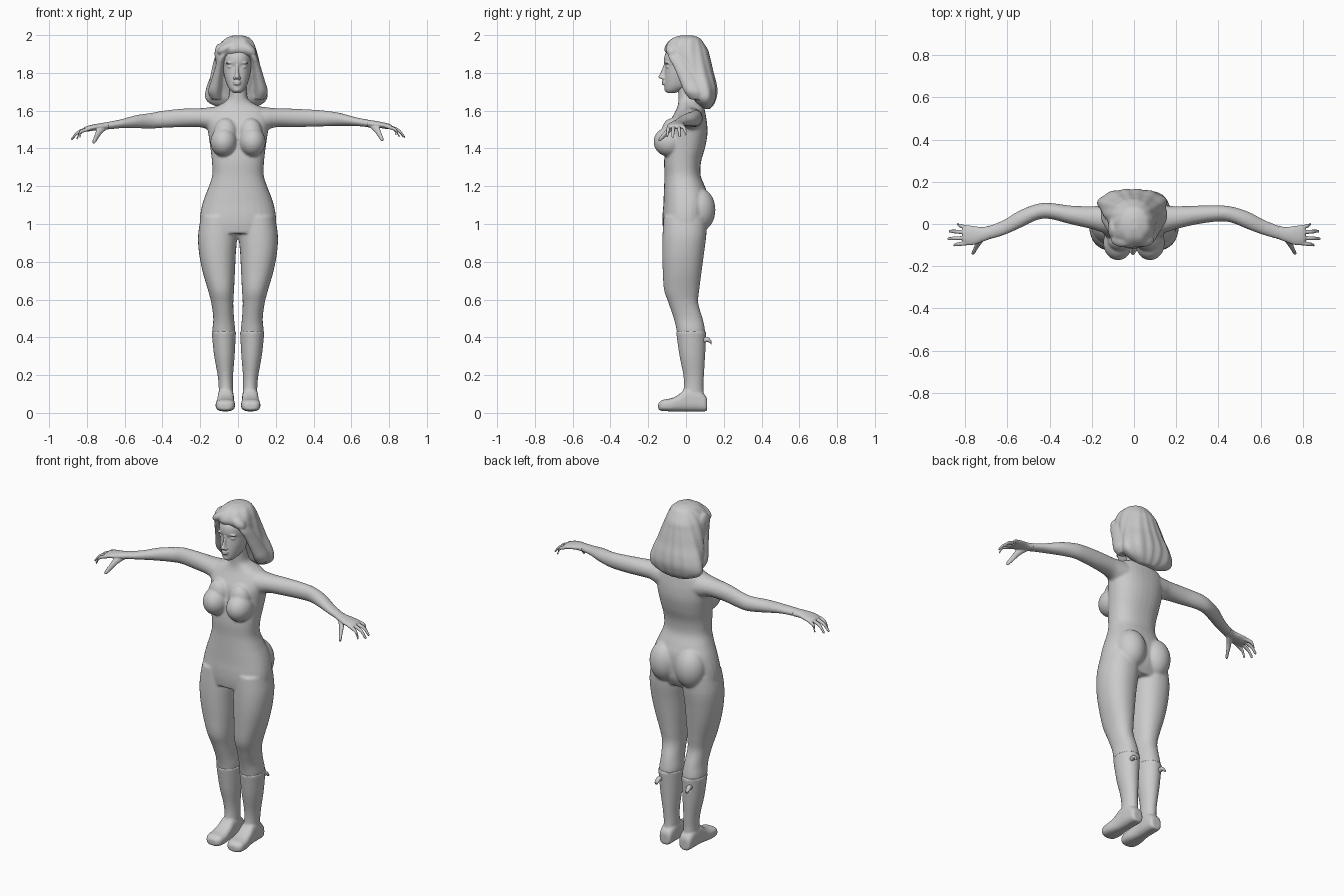
import bpy, bmesh, math
from mathutils import Vector, Matrix


def spline(rows, k=4):
    """Catmull-Rom resampling of section rows."""
    out = []
    for i in range(len(rows) - 1):
        p = [rows[max(0, min(len(rows) - 1, i + j))] for j in (-1, 0, 1, 2)]
        for s in range(k):
            t = s / k
            out.append([0.5 * (2 * b + (c - a) * t + (2 * a - 5 * b + 4 * c - d) * t * t
                               + (3 * b - a - 3 * c + d) * t ** 3) for a, b, c, d in zip(*p)])
    return out + [list(rows[-1])]


def loft(bm, rows, axis='z', s=1, n=32, power=2.0):
    """Rows are (position on axis, centre a, radius a, min b, max b)."""
    rings = []
    for t, ac, ra, b0, b1 in spline(rows):
        ring = []
        for i in range(n):
            q = 2 * math.pi * i / n
            c, d = math.cos(q), math.sin(q)
            a = ac + ra * math.copysign(abs(c) ** (2 / power), c)
            b = (b0 + b1) / 2 + (b1 - b0) / 2 * math.copysign(abs(d) ** (2 / power), d)
            x, y, z = {'z': (a, b, t), 'y': (a, t, b), 'x': (t, a, b)}[axis]
            ring.append(bm.verts.new((x * s, y, z)))
        rings.append(ring)
    faces = [bm.faces.new(rings[0]), bm.faces.new(rings[-1])]
    for r0, r1 in zip(rings, rings[1:]):
        for i in range(n):
            j = (i + 1) % n
            faces.append(bm.faces.new((r0[i], r0[j], r1[j], r1[i])))
    bmesh.ops.recalc_face_normals(bm, faces=faces)


def ball(bm, loc, size, tilt=0):
    m = Matrix.Translation(loc) @ Matrix.Rotation(tilt, 4, 'Y') @ Matrix.Diagonal((*size, 1))
    bmesh.ops.create_uvsphere(bm, u_segments=24, v_segments=16, radius=1, matrix=m)


def finish(name, bm, voxel, smooth):
    me = bpy.data.meshes.new(name)
    bm.to_mesh(me)
    bm.free()
    me.shade_smooth()
    ob = bpy.data.objects.new(name, me)
    bpy.context.collection.objects.link(ob)
    if voxel:
        r = ob.modifiers.new("fuse", 'REMESH')
        r.mode, r.voxel_size, r.use_smooth_shade = 'VOXEL', voxel, True
        m = ob.modifiers.new("soften", 'SMOOTH')
        m.factor, m.iterations = 0.5, smooth
    return ob


# Body: torso and neck
body = bmesh.new()
loft(body, [(.95, 0, .19, -.118, .09), (1.0, 0, .202, -.124, .115), (1.05, 0, .2, -.124, .12),
            (1.1, 0, .19, -.12, .122), (1.15, 0, .174, -.118, .118), (1.2, 0, .154, -.116, .1),
            (1.26, 0, .136, -.114, .077), (1.33, 0, .138, -.116, .08), (1.4, 0, .146, -.11, .1),
            (1.47, 0, .156, -.1, .113), (1.53, 0, .165, -.09, .112), (1.575, 0, .165, -.068, .105),
            (1.61, 0, .14, -.05, .098), (1.635, 0, .09, -.042, .088), (1.66, 0, .055, -.04, .075),
            (1.7, 0, .046, -.042, .065), (1.76, 0, .045, -.05, .06)], power=2.3)
for s, drop in ((1, 0), (-1, .012)):
    # bust and seat
    ball(body, (.076 * s, -.09, 1.435), (.07, .082, .078))
    ball(body, (.066 * s, -.075, 1.485), (.062, .055, .075))
    ball(body, (.084 * s, .07, 1.075), (.086, .086, .115))
    # legs down to the boot tops
    loft(body, [(1.04, .1, .095, -.118, .11), (.945, .107, .104, -.124, .108),
                (.85, .109, .098, -.126, .096), (.75, .102, .086, -.123, .083),
                (.65, .09, .069, -.116, .07), (.58, .083, .058, -.092, .065),
                (.5, .076, .055, -.065, .088), (.44, .075, .06, -.05, .1),
                (.38, .075, .055, -.043, .1)], s=s, power=2.2)
    # arms
    loft(body, [(.09, .02, .075, 1.47, 1.625), (.15, .024, .064, 1.495, 1.618),
                (.2, .03, .054, 1.512, 1.613), (.3, .043, .044, 1.513, 1.61),
                (.4, .05 + drop, .038, 1.515 - drop / 2, 1.605 - drop / 2),
                (.46, .045 + drop, .038, 1.517 - drop, 1.6 - drop),
                (.54, .017 + drop / 2, .042, 1.519 - drop, 1.588 - drop),
                (.62, -.018, .036, 1.519 - drop, 1.566 - drop),
                (.7, -.045, .031, 1.512 - drop, 1.55 - drop),
                (.72, -.048, .026, 1.516 - drop, 1.546 - drop)], 'x', s)
finish("body", body, .007, 4)

# Hands
for s, side, drop in ((1, "right", 0), (-1, "left", .012)):
    bm = bmesh.new()
    loft(bm, [(.685, -.04, .033, 1.512, 1.552), (.72, -.05, .035, 1.51, 1.547),
              (.76, -.054, .045, 1.507, 1.54), (.795, -.053, .046, 1.502, 1.532),
              (.812, -.053, .036, 1.503, 1.525)], 'x', s)
    for yb, ym, yt, xt, zt in ((-.09, -.096, -.1, .856, 1.466), (-.066, -.068, -.07, .884, 1.462),
                               (-.042, -.036, -.034, .878, 1.466), (-.02, -.008, -.002, .84, 1.475)):
        xm, zm = (.8 + xt) / 2 + .005, (1.517 + zt) / 2 + .008
        loft(bm, [(.78, yb, .01, 1.508, 1.53), (xm, ym, .0095, zm - .01, zm + .01),
                  (xt - .006, yt, .008, zt - .006, zt + .011),
                  (xt, yt, .004, zt - .005, zt + .004)], 'x', s, 12)
    loft(bm, [(-.055, .71, .022, 1.508, 1.54), (-.085, .733, .017, 1.485, 1.522),
              (-.115, .75, .011, 1.455, 1.49), (-.138, .762, .009, 1.437, 1.462),
              (-.145, .765, .004, 1.437, 1.45)], 'y', s, 14)
    for v in bm.verts:
        v.co.z -= drop
    finish(side + "_hand", bm, .004, 2)

# Boots: shaft, foot and back tab
for s, side in ((1, "right"), (-1, "left")):
    bm = bmesh.new()
    loft(bm, [(.432, .075, .064, -.053, .108), (.41, .075, .063, -.05, .107),
              (.3, .072, .054, -.034, .101), (.2, .067, .041, -.014, .095),
              (.13, .064, .038, -.012, .092), (.06, .064, .04, -.03, .1)], s=s)
    loft(bm, [(.112, .064, .024, .014, .07), (.1, .064, .037, .008, .095),
              (.05, .064, .042, .008, .13), (.0, .065, .043, .008, .128),
              (-.04, .066, .046, .008, .096), (-.08, .067, .051, .008, .077),
              (-.12, .068, .049, .01, .07), (-.138, .068, .039, .013, .06),
              (-.147, .068, .022, .02, .05)], 'y', s, power=2.8)
    finish(side + "_boot", bm, .006, 2)
    tab = bmesh.new()
    loft(tab, [(.09, .095, .012, .37, .4), (.118, .098, .013, .375, .4),
               (.135, .1, .01, .362, .38)], 'y', s, 12)
    finish(side + "_boot_tab", tab, 0, 0)

# Head and facial features
bm = bmesh.new()
F = -.005
loft(bm, [(1.693, F, .018, -.098, -.06), (1.708, F, .036, -.11, -.02), (1.735, F, .053, -.114, .03),
          (1.78, F, .067, -.113, .06), (1.815, F, .073, -.111, .08), (1.835, F, .074, -.11, .08),
          (1.86, F, .075, -.117, .085), (1.9, F, .073, -.11, .08), (1.945, F, .055, -.075, .06)],
     power=2.2)
loft(bm, [(1.766, F, .009, -.124, -.09), (1.777, F, .015, -.148, -.09), (1.8, F, .01, -.135, -.09),
          (1.845, F, .008, -.118, -.09)], n=16)
ball(bm, (F, -.115, 1.753), (.022, .013, .007))
ball(bm, (F, -.115, 1.742), (.019, .013, .007))
ball(bm, (F, -.1, 1.712), (.02, .014, .014))
for s in (1, -1):
    ball(bm, (F + .034 * s, -.094, 1.832), (.016, .012, .008))
    ball(bm, (F + .036 * s, -.1, 1.854), (.024, .012, .006), .15 * s)
    ball(bm, (F + .012 * s, -.122, 1.773), (.008, .012, .008))
finish("head", bm, .004, 2)

# Hair: full bob with wavy strands, and a swept fringe either side of the parting
bm = bmesh.new()
H = -.008
loft(bm, [(1.999, 0, .02, -.025, .03), (1.985, 0, .062, -.07, .072), (1.955, -.004, .09, -.102, .096),
          (1.92, H, .105, -.112, .117), (1.89, H, .113, -.09, .125), (1.85, H, .122, -.055, .135),
          (1.8, H, .134, -.025, .146), (1.75, H, .15, .0, .16), (1.7, H, .162, .022, .166),
          (1.66, H, .16, .038, .158), (1.63, H, .125, .06, .145), (1.608, H, .06, .085, .125)],
     n=72, power=2.2)
for v in bm.verts:
    x, y = v.co.x - H, v.co.y - .05
    w = 1 + .022 * math.sin(13 * math.atan2(y, x) + 9 * v.co.z)
    v.co.x, v.co.y = H + x * w, .05 + y * w
ball(bm, (-.055, -.07, 1.935), (.062, .04, .026), -.5)
ball(bm, (.05, -.072, 1.925), (.052, .036, .03), .6)
ball(bm, (-.1, -.02, 1.9), (.024, .05, .055))
for s in (1, -1):
    loft(bm, [(1.925, .055, .026, -.1, -.03), (1.88, .084, .02, -.092, 0), (1.83, .098, .023, -.065, .03),
              (1.76, .112, .03, -.035, .07), (1.7, .122, .036, -.01, .1), (1.66, .115, .026, .02, .1)],
         s=s, n=20)
finish("hair", bm, .006, 3)
